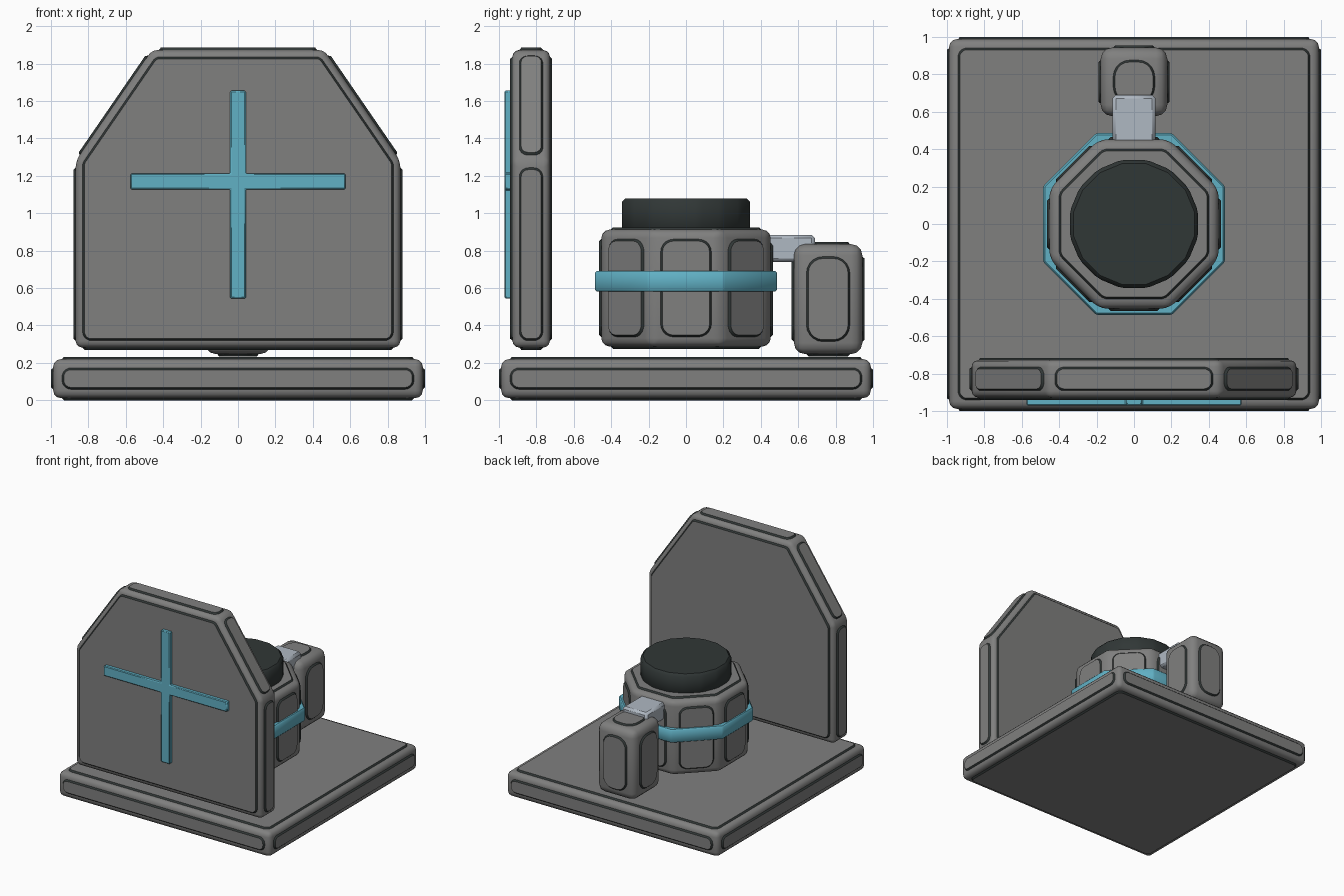
import bpy, bmesh, math
from mathutils import Vector

if "Cube" in bpy.data.objects:
    bpy.data.objects.remove(bpy.data.objects["Cube"])

RAISE = 0.012  # height and slope of the raised panels


def material(name, rgb):
    m = bpy.data.materials.new(name)
    m.diffuse_color = (*rgb, 1)
    m.use_nodes = True
    m.node_tree.nodes["Principled BSDF"].inputs["Base Color"].default_value = m.diffuse_color
    return m


GREY = material("mid grey", (0.215, 0.215, 0.212))
DARK = material("dark charcoal", (0.030, 0.038, 0.037))
CYAN = material("cyan", (0.12, 0.44, 0.56))
SILVER = material("pale blue grey", (0.43, 0.48, 0.54))


def prism_mesh(outline, low, high, axis):
    """Extrude a 2D outline along z or y."""
    def place(u, v, h):
        return Vector((u, v, h)) if axis == "z" else Vector((u, h, v))
    bm = bmesh.new()
    a = [bm.verts.new(place(u, v, low)) for u, v in outline]
    b = [bm.verts.new(place(u, v, high)) for u, v in outline]
    n = len(outline)
    bm.faces.new(a)
    bm.faces.new(b)
    for i in range(n):
        j = (i + 1) % n
        bm.faces.new((a[i], a[j], b[j], b[i]))
    bmesh.ops.recalc_face_normals(bm, faces=bm.faces)
    return bm


def round_edges(bm, width, segments):
    bmesh.ops.bevel(bm, geom=bm.edges[:], offset=width, segments=segments,
                    profile=0.5, affect="EDGES", clamp_overlap=True)


def finish(name, bm, mats):
    bmesh.ops.recalc_face_normals(bm, faces=bm.faces)
    mesh = bpy.data.meshes.new(name)
    bm.to_mesh(mesh)
    bm.free()
    for m in mats:
        mesh.materials.append(m)
    ob = bpy.data.objects.new(name, mesh)
    bpy.context.collection.objects.link(ob)
    bpy.ops.object.select_all(action="DESELECT")
    ob.select_set(True)
    bpy.context.view_layer.objects.active = ob
    bpy.ops.object.shade_smooth_by_angle(angle=math.radians(40))
    return ob


def add_panel(bm, corners, normal, inset, radius):
    """Raised round-cornered panel with a dark sloping rim."""
    n = len(corners)
    outs = [(corners[(i + 1) % n] - corners[i]).cross(normal).normalized()
            for i in range(n)]
    lower, upper = [], []
    for i in range(n):
        n1, n2 = outs[i - 1], outs[i]
        c = corners[i] - (n1 + n2) * ((inset + radius) / (1 + n1.dot(n2)))
        for k in range(6):
            d = n1.slerp(n2, k / 5)
            lower.append(bm.verts.new(c + d * radius - normal * 0.002))
            upper.append(bm.verts.new(c + d * (radius - RAISE) + normal * RAISE))
    bm.faces.new(upper)
    m = len(lower)
    for i in range(m):
        j = (i + 1) % m
        bm.faces.new((lower[i], lower[j], upper[j], upper[i])).material_index = 1


def panelled(name, outline, low, high, axis, bevel, inset, radius):
    """Soft-edged block with a raised panel on every side."""
    bm = prism_mesh(outline, low, high, axis)
    sides = [([v.co.copy() for v in f.verts], f.normal.copy()) for f in bm.faces]
    round_edges(bm, bevel, 3)
    for corners, normal in sides:
        add_panel(bm, corners, normal, inset, radius)
    return finish(name, bm, [GREY, DARK])


def plain(name, outline, low, high, axis, bevel, mat):
    bm = prism_mesh(outline, low, high, axis)
    round_edges(bm, bevel, 1)
    return finish(name, bm, [mat])


def rect(x0, x1, y0, y1):
    return [(x0, y0), (x1, y0), (x1, y1), (x0, y1)]


def polygon(sides, apothem):
    r = apothem / math.cos(math.pi / sides)
    return [(r * math.cos((i + 0.5) * math.tau / sides),
             r * math.sin((i + 0.5) * math.tau / sides)) for i in range(sides)]


# Base slab
panelled("base", rect(-0.988, 0.988, -0.988, 0.988), 0.012, 0.22, "z",
         0.04, 0.045, 0.05)

# Front wall with sloped shoulders
wall = [(-0.868, 0.282), (0.868, 0.282), (0.868, 1.28),
        (0.46, 1.873), (-0.46, 1.873), (-0.868, 1.28)]
panelled("front_wall", wall, -0.928, -0.728, "y", 0.035, 0.035, 0.05)

# Cross on the wall
b = 0.042
cross = [(-b, 0.545), (b, 0.545), (b, 1.17 - b), (0.575, 1.17 - b),
         (0.575, 1.17 + b), (b, 1.17 + b), (b, 1.655), (-b, 1.655),
         (-b, 1.17 + b), (-0.575, 1.17 + b), (-0.575, 1.17 - b), (-b, 1.17 - b)]
plain("wall_cross", cross, -0.97, -0.925, "y", 0.006, CYAN)

# Octagonal drum, its band and cap
panelled("drum", polygon(8, 0.453), 0.287, 0.913, "z", 0.045, 0.05, 0.07)
plain("drum_band", polygon(8, 0.487), 0.582, 0.692, "z", 0.01, CYAN)
plain("drum_cap", polygon(16, 0.343), 0.90, 1.08, "z", 0.02, DARK)

# Rear post and the bracket joining it to the drum
panelled("rear_post", rect(-0.178, 0.178, 0.577, 0.943), 0.247, 0.835, "z",
         0.06, 0.065, 0.09)
plain("bracket", rect(-0.115, 0.115, 0.40, 0.69), 0.74, 0.885, "z", 0.018, SILVER)
